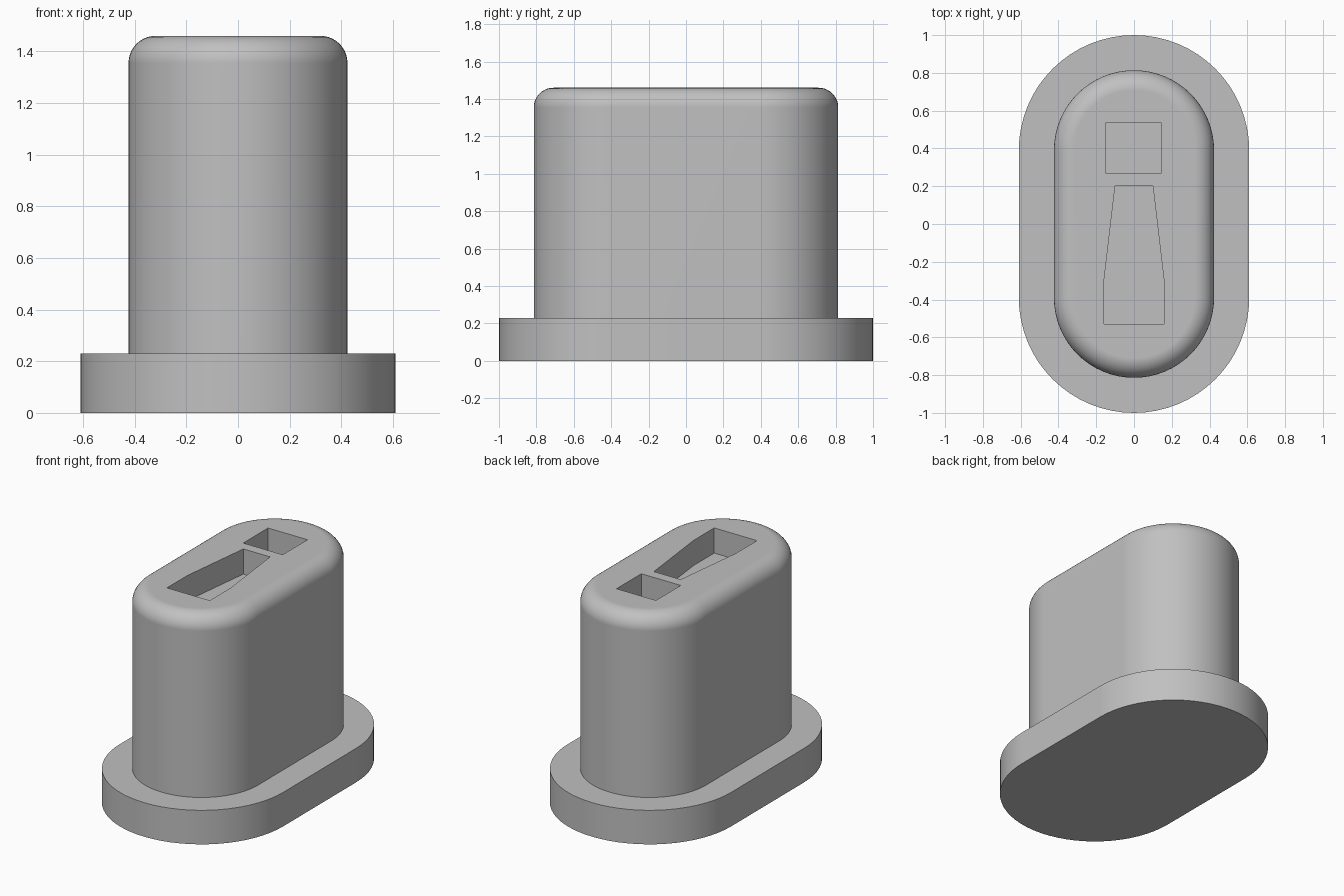
import bpy, bmesh, math

cube = bpy.data.objects.get("Cube")
if cube:
    bpy.data.objects.remove(cube, do_unlink=True)

# Single material
grey = bpy.data.materials.new("plain grey")
grey.use_nodes = True
colour = (0.53, 0.53, 0.53, 1)
grey.diffuse_color = colour
grey.node_tree.nodes["Principled BSDF"].inputs["Base Color"].default_value = colour

CENTRE_Y = 0.39   # centre of each rounded end
STEPS = 32        # segments per half circle


def stadium(r):
    """Outline with two straight sides and two round ends."""
    pts = []
    for side in (1, -1):
        for i in range(STEPS + 1):
            a = math.pi * i / STEPS
            pts.append((side * r * math.cos(a), side * (CENTRE_Y + r * math.sin(a))))
    return pts


def loft(name, sections):
    """Solid through (outline, height) sections, capped at both ends."""
    bm = bmesh.new()
    rings = [[bm.verts.new((x, y, z)) for x, y in pts] for pts, z in sections]
    n = len(rings[0])
    for low, high in zip(rings, rings[1:]):
        for i in range(n):
            j = (i + 1) % n
            bm.faces.new((low[i], low[j], high[j], high[i]))
    bm.faces.new(rings[0][::-1])
    bm.faces.new(rings[-1])
    bmesh.ops.recalc_face_normals(bm, faces=bm.faces)
    mesh = bpy.data.meshes.new(name)
    bm.to_mesh(mesh)
    bm.free()
    mesh.materials.append(grey)
    obj = bpy.data.objects.new(name, mesh)
    bpy.context.collection.objects.link(obj)
    return obj


def activate(obj):
    bpy.ops.object.select_all(action='DESELECT')
    obj.select_set(True)
    bpy.context.view_layer.objects.active = obj


# Base flange
flange = loft("base_flange", [(stadium(0.61), 0), (stadium(0.61), 0.23)])

# Body with a rounded top rim
R, TOP, FILLET, ARC = 0.424, 1.46, 0.105, 10
sections = [(stadium(R), 0.2)]
for i in range(ARC + 1):
    a = math.pi / 2 * i / ARC
    sections.append((stadium(R - FILLET * (1 - math.cos(a))),
                     TOP - FILLET * (1 - math.sin(a))))
body = loft("body", sections)

# Recesses in the top: a square pocket and a tapered slot
DEPTH = 0.17
square = [(-0.15, 0.27), (0.145, 0.27), (0.145, 0.535), (-0.15, 0.535)]
half = [(0.16, -0.53), (0.16, -0.31), (0.1, 0.2)]
tapered = half + [(-x, y) for x, y in reversed(half)]
for name, outline in (("square_pocket", square), ("tapered_slot", tapered)):
    cutter = loft(name + "_cutter", [(outline, TOP - DEPTH), (outline, TOP + 0.1)])
    cutter.hide_render = True
    activate(body)
    cut = body.modifiers.new(name, 'BOOLEAN')
    cut.operation = 'DIFFERENCE'
    cut.solver = 'EXACT'
    cut.object = cutter
    bpy.ops.object.modifier_apply(modifier=cut.name)
    bpy.data.objects.remove(cutter, do_unlink=True)

# Smooth curves, crisp edges, flat caps
for obj in (flange, body):
    activate(obj)
    bpy.ops.object.shade_smooth_by_angle(angle=math.radians(30))
    obj.modifiers.new("flat_caps", 'WEIGHTED_NORMAL').keep_sharp = True
